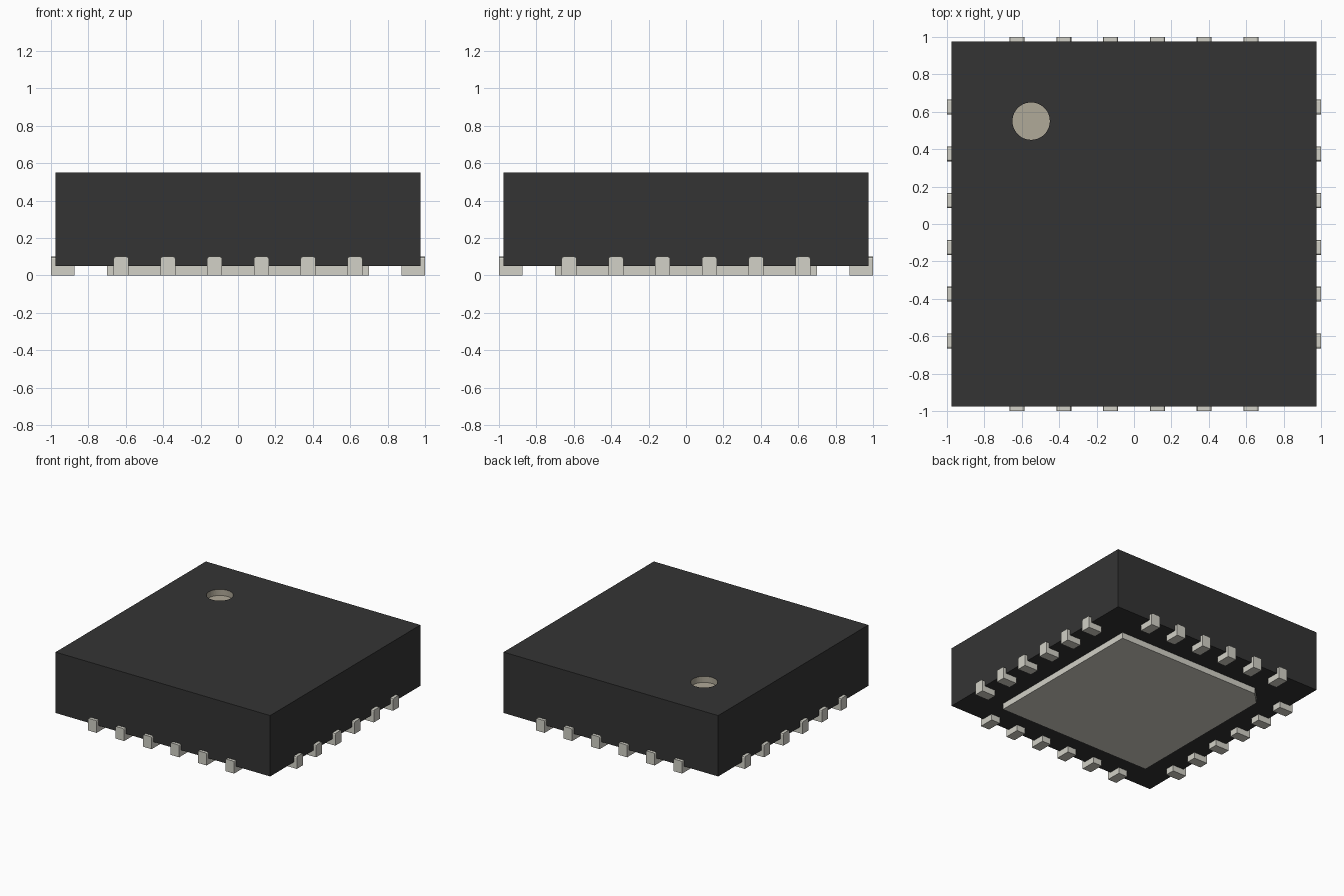
import bpy, bmesh, math
from mathutils import Matrix, Vector

cube = bpy.data.objects.get("Cube")
if cube:
    bpy.data.objects.remove(cube, do_unlink=True)


def material(name, color):
    m = bpy.data.materials.new(name)
    m.use_nodes = True
    m.diffuse_color = (*color, 1)
    m.node_tree.nodes["Principled BSDF"].inputs["Base Color"].default_value = (*color, 1)
    return m


BLACK = material("black plastic", (0.034, 0.034, 0.034))
METAL = material("pale metal", (0.645, 0.637, 0.571))
MARK = material("brown grey marker", (0.435, 0.398, 0.316))


def make_object(name, bm, *mats):
    bmesh.ops.recalc_face_normals(bm, faces=bm.faces)
    mesh = bpy.data.meshes.new(name)
    bm.to_mesh(mesh)
    bm.free()
    for m in mats:
        mesh.materials.append(m)
    ob = bpy.data.objects.new(name, mesh)
    bpy.context.collection.objects.link(ob)
    return ob


def prism(points, offset):
    """Solid made by extruding a flat outline along offset."""
    bm = bmesh.new()
    face = bm.faces.new([bm.verts.new(p) for p in points])
    ext = bmesh.ops.extrude_face_region(bm, geom=[face], use_keep_orig=True)
    moved = [v for v in ext["geom"] if isinstance(v, bmesh.types.BMVert)]
    bmesh.ops.translate(bm, verts=moved, vec=Vector(offset))
    return bm


# Package body
B = 0.975
body = make_object("body", prism([(-B, -B, 0.05), (B, -B, 0.05), (B, B, 0.05), (-B, B, 0.05)],
                                 (0, 0, 0.5)), BLACK, MARK)

# Round recess that marks the first pin
DOT, RADIUS, FLOOR = Vector((-0.55, 0.55)), 0.1, 0.5
ring = [(DOT.x + RADIUS * math.cos(a), DOT.y + RADIUS * math.sin(a), FLOOR)
        for a in (math.tau * i / 48 for i in range(48))]
cutter = make_object("marker_cutter", prism(ring, (0, 0, 0.2)), BLACK)
cutter.hide_render = True
cut = body.modifiers.new("marker recess", 'BOOLEAN')
cut.operation = 'DIFFERENCE'
cut.solver = 'EXACT'
cut.object = cutter
bpy.context.view_layer.objects.active = body
bpy.ops.object.modifier_apply(modifier=cut.name)
bpy.data.objects.remove(cutter, do_unlink=True)

# The recess wall and floor take the marker colour
for p in body.data.polygons:
    near = all((body.data.vertices[i].co.xy - DOT).length < RADIUS + 0.01 for i in p.vertices)
    p.material_index = 1 if near else 0

# Thermal pad with one clipped corner
P, C = 0.7, 0.1
make_object("thermal_pad", prism([(-P, -P, 0), (P, -P, 0), (P, P, 0), (-P + C, P, 0), (-P, P - C, 0)],
                                 (0, 0, 0.05)), METAL)

# L-shaped contacts, six on each side
WIDTH, PITCH = 0.08, 0.25
PROFILE = [(0.875, 0), (1, 0), (1, 0.1), (B, 0.1), (B, 0.05), (0.875, 0.05)]
for k, side in enumerate(("left", "back", "right", "front")):
    for i in range(6):
        y = (i - 2.5) * PITCH
        bm = prism([(x, y - WIDTH / 2, z) for x, z in PROFILE], (0, WIDTH, 0))
        tips = [e for e in bm.edges
                if all(v.co.z > 0.09 for v in e.verts) and abs(e.verts[0].co.x - e.verts[1].co.x) > 0.01]
        bmesh.ops.bevel(bm, geom=tips, offset=0.011, segments=2, profile=0.5, affect='EDGES')
        bmesh.ops.rotate(bm, verts=bm.verts, cent=(0, 0, 0), matrix=Matrix.Rotation(k * math.pi / 2, 3, 'Z'))
        make_object(f"{side}_contact_{i + 1}", bm, METAL)
